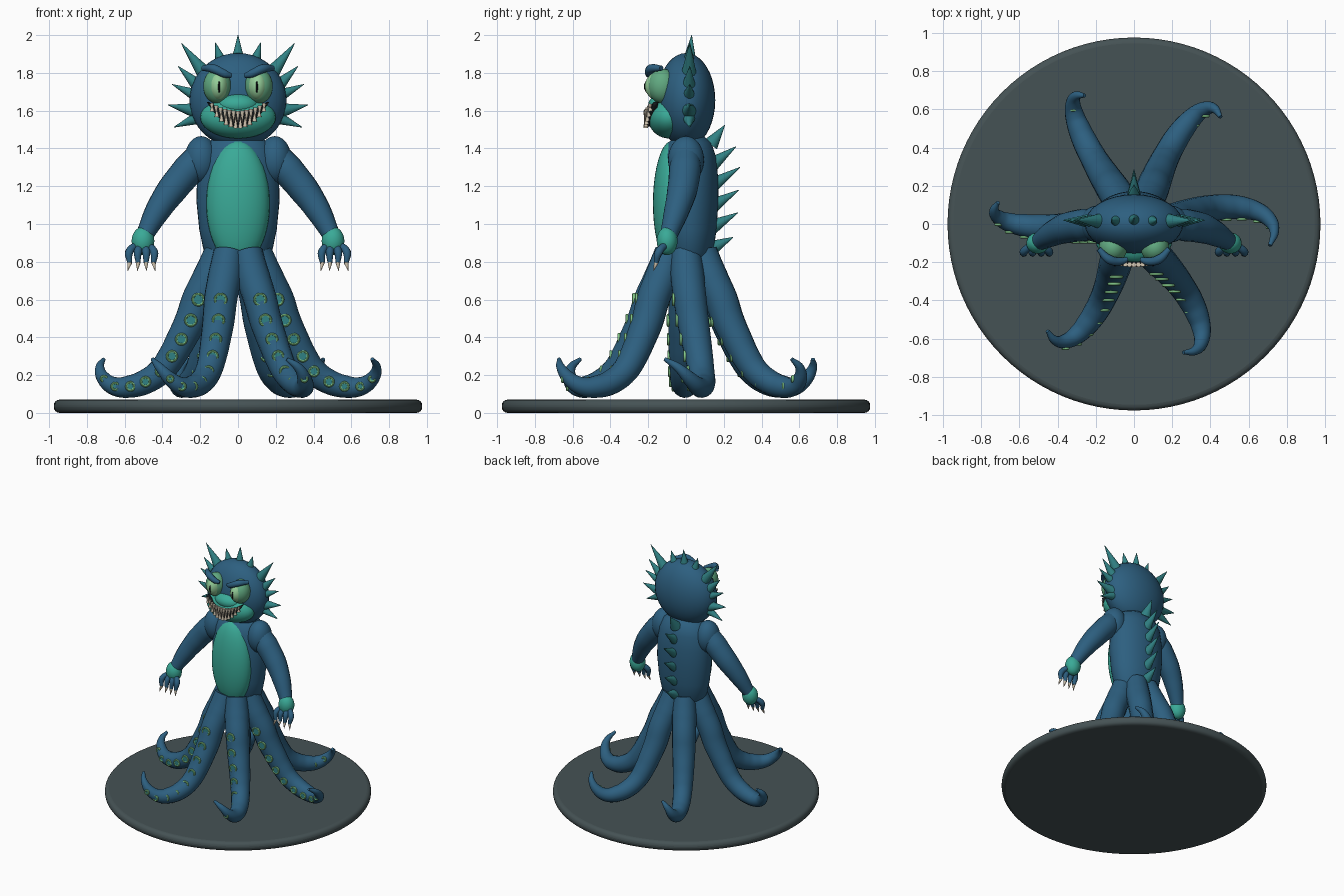
import bpy, bmesh, math
from mathutils import Vector, Matrix

cube = bpy.data.objects.get("Cube")
if cube:
    bpy.data.objects.remove(cube, do_unlink=True)


def material(name, r, g, b):
    m = bpy.data.materials.new(name)
    m.use_nodes = True
    m.diffuse_color = (r, g, b, 1)
    m.node_tree.nodes["Principled BSDF"].inputs["Base Color"].default_value = (r, g, b, 1)
    return m


BLUE = material("deep blue skin", .026, .115, .215)
TEAL = material("teal skin", .042, .40, .31)
SPIKE = material("dark teal spikes", .03, .22, .23)
STONE = material("slate base", .06, .085, .09)
RING = material("pale green rings", .22, .56, .24)
EYE_RIM = material("green eye rim", .12, .40, .22)
IRIS = material("light green iris", .30, .62, .32)
DARK = material("near black", .008, .012, .014)
IVORY = material("ivory", .62, .54, .42)


def finish(ob, mat):
    bpy.ops.object.select_all(action='DESELECT')
    ob.select_set(True)
    bpy.context.view_layer.objects.active = ob
    if ob.type == 'CURVE':
        bpy.ops.object.convert(target='MESH')
        ob = bpy.context.object
    ob.data.materials.clear()
    ob.data.materials.append(mat)
    bpy.ops.object.shade_smooth_by_angle(angle=math.radians(40))
    return ob


def from_bmesh(name, bm, mat):
    bmesh.ops.recalc_face_normals(bm, faces=bm.faces[:])
    me = bpy.data.meshes.new(name)
    bm.to_mesh(me)
    bm.free()
    ob = bpy.data.objects.new(name, me)
    bpy.context.collection.objects.link(ob)
    return finish(ob, mat)


def ellipsoid(name, centre, semi, mat):
    bm = bmesh.new()
    bmesh.ops.create_uvsphere(bm, u_segments=32, v_segments=20, radius=1,
                              matrix=Matrix.LocRotScale(Vector(centre), None, Vector(semi)))
    return from_bmesh(name, bm, mat)


def cones(name, items, mat, sides=16):
    # Each item is base, tip, base radius
    bm = bmesh.new()
    for base, tip, rad in items:
        base, tip = Vector(base), Vector(tip)
        d = tip - base
        place = Matrix.LocRotScale((base + tip) / 2, d.to_track_quat('Z', 'Y'), None)
        bmesh.ops.create_cone(bm, cap_ends=True, segments=sides, radius1=rad,
                              radius2=rad * .04, depth=d.length, matrix=place)
    return from_bmesh(name, bm, mat)


def tube(name, points, radii, mat, sides=5):
    cu = bpy.data.curves.new(name, 'CURVE')
    cu.dimensions = '3D'
    cu.bevel_depth = 1
    cu.bevel_resolution = sides
    cu.use_fill_caps = True
    cu.resolution_u = 6
    sp = cu.splines.new('BEZIER')
    sp.bezier_points.add(len(points) - 1)
    for bp, p, r in zip(sp.bezier_points, points, radii):
        bp.co = p
        bp.radius = r
        bp.handle_left_type = bp.handle_right_type = 'AUTO'
    ob = bpy.data.objects.new(name, cu)
    bpy.context.collection.objects.link(ob)
    return finish(ob, mat)


# Round base
bpy.ops.mesh.primitive_cylinder_add(vertices=96, radius=.975, depth=.07, location=(0, 0, .035))
base = bpy.context.object
base.name = "base"
bev = base.modifiers.new("rounded rim", 'BEVEL')
bev.width, bev.segments, bev.limit_method = .03, 4, 'ANGLE'
finish(base, STONE)

# Torso: turned profile, flattened front to back
profile = [(.01, .80), (.15, .81), (.18, .85), (.205, .97), (.22, 1.12), (.217, 1.25),
           (.2, 1.36), (.165, 1.43), (.1, 1.47), (.01, 1.48)]
bm = bmesh.new()
rings = []
for rad, z in profile:
    rings.append([bm.verts.new((rad * math.cos(a), .02 + rad * .69 * math.sin(a), z))
                  for a in (math.tau * k / 40 for k in range(40))])
for low, high in zip(rings, rings[1:]):
    for k in range(40):
        n = (k + 1) % 40
        bm.faces.new((low[k], low[n], high[n], high[k]))
bm.faces.new(rings[0])
bm.faces.new(rings[-1])
from_bmesh("torso", bm, BLUE)
ellipsoid("belly", (0, -.075, 1.11), (.168, .1, .33), TEAL)

# Tentacles: radial distance, height, thickness along one limb
limb = [(.10, .85, .08), (.15, .72, .09), (.21, .6, .088), (.25, .49, .085), (.3, .39, .08),
        (.35, .3, .075), (.41, .22, .07), (.49, .165, .066), (.57, .14, .06), (.65, .14, .05),
        (.71, .18, .038), (.735, .24, .024), (.72, .285, .01)]
for n, sway in enumerate((12, 5, 2, 3, 8, 8)):
    pts = []
    for k, (r, z, _) in enumerate(limb):
        t = k / 12
        a = math.radians(60 * n + sway * math.sin(math.pi * t) - 9 * t ** 4)
        pts.append(Vector((r * math.cos(a), r * math.sin(a), z)))
    tube(f"tentacle_{n + 1}", pts, [p[2] for p in limb], BLUE, 7)

    # Suckers on the front side: ring with a flat centre
    ring_bm, disc_bm = bmesh.new(), bmesh.new()
    for k in range(2, 11):
        size = .3 * limb[k][2] + .003
        spot = Matrix.Translation(pts[k] - Vector((0, limb[k][2], 0))) @ Matrix.Rotation(math.pi / 2, 4, 'X')
        grid = [[ring_bm.verts.new(spot @ Vector((
            (size + .007 * math.cos(v)) * math.cos(u),
            (size + .007 * math.cos(v)) * math.sin(u), .008 * math.sin(v))))
            for v in (math.tau * j / 8 for j in range(8))]
            for u in (math.tau * i / 18 for i in range(18))]
        for i in range(18):
            for j in range(8):
                ring_bm.faces.new((grid[i][j], grid[i - 1][j], grid[i - 1][j - 1], grid[i][j - 1]))
        bmesh.ops.create_cone(disc_bm, cap_ends=True, segments=18, radius1=size, radius2=size,
                              depth=.008, matrix=spot)
    from_bmesh(f"sucker_rings_{n + 1}", ring_bm, RING)
    from_bmesh(f"sucker_centres_{n + 1}", disc_bm, SPIKE)

# Head and muzzle
ellipsoid("head", (0, 0, 1.655), (.257, .155, .25), BLUE)
ellipsoid("muzzle", (0, -.09, 1.565), (.2, .112, .112), TEAL)
ellipsoid("nose_bridge", (0, -.115, 1.63), (.11, .085, .062), TEAL)


# Grinning mouth
def mouth_point(x, upper, out=0):
    q = (x / .165) ** 2
    return Vector((x, -.208 + 1.3 * x * x - out, 1.59 + .055 * q if upper else 1.515 + .13 * q))


bm = bmesh.new()
strip = [[bm.verts.new(mouth_point(-.165 + .33 * k / 24, up)) for up in (False, True)] for k in range(25)]
for p, q in zip(strip, strip[1:]):
    bm.faces.new((p[0], q[0], q[1], p[1]))
mouth = from_bmesh("mouth", bm, DARK)
mouth.modifiers.new("thickness", 'SOLIDIFY').thickness = .03
for name, upper, count in (("upper_teeth", True, 13), ("lower_teeth", False, 12)):
    teeth = []
    for k in range(count):
        x = -.15 + .3 * (k + .5) / count
        root, far = mouth_point(x, upper, .006), mouth_point(x, not upper, .012)
        d = far - root
        teeth.append((root - d.normalized() * .008, root + d * .7 + d.normalized() * .008, .0125))
    cones(name, teeth, IVORY, 10)

# Paired parts: eyes, brows, arms and hands
for s, side in ((1, "left"), (-1, "right")):
    ellipsoid(f"{side}_eye", (s * .11, -.125, 1.73), (.074, .078, .092), EYE_RIM)
    ellipsoid(f"{side}_iris", (s * .104, -.14, 1.73), (.054, .077, .078), IRIS)
    ellipsoid(f"{side}_pupil", (s * .1, -.15, 1.728), (.013, .073, .056), DARK)
    tube(f"{side}_brow", [(s * .035, -.185, 1.785), (s * .07, -.195, 1.795), (s * .13, -.185, 1.822),
                          (s * .185, -.13, 1.825)], [.012, .021, .024, .014], BLUE)

    ellipsoid(f"{side}_shoulder", (s * .195, 0, 1.34), (.088, .095, .125), BLUE)
    tube(f"{side}_arm", [(s * .19, 0, 1.38), (s * .26, -.005, 1.29), (s * .35, -.02, 1.18),
                         (s * .425, -.05, 1.07), (s * .5, -.095, .93)],
         [.07, .085, .08, .067, .045], BLUE, 7)
    ellipsoid(f"{side}_wrist", (s * .503, -.1, .91), (.06, .055, .075), TEAL)
    claws = []
    for k, dx in enumerate((-.058, -.018, .024, .068)):
        x = .505 + dx
        knuckle = (s * (.505 + dx * 1.05), -.145, .85)
        end = (s * x, -.158, .795)
        tube(f"{side}_finger_{k + 1}", [(s * (.505 + dx * .5), -.11, .89), knuckle, end],
             [.018, .022, .013], BLUE, 3)
        claws.append((end, (s * (x + dx * .15), -.172, .75), .0125))
    cones(f"{side}_claws", claws, IVORY, 10)

# Crest over the head: base x, base z, tip x, tip z, radius
crest = [((0, .02, 1.88), (0, .03, 2.0), .032)]
for bx, bz, tx, tz, r in ((.09, 1.86, .12, 1.96, .032), (.18, 1.8, .3, 1.957, .04),
                          (.215, 1.735, .318, 1.836, .036), (.22, 1.68, .35, 1.74, .034),
                          (.225, 1.6, .37, 1.63, .04), (.205, 1.565, .34, 1.512, .036)):
    for s in (1, -1):
        crest.append(((s * bx, .015, bz), (s * tx, .02, tz), r))
cones("head_spikes", crest, SPIKE)

# Spines down the back: base height, tip y, tip height
cones("back_spikes", [((0, .13, z), (0, ty, tz), .042) for z, ty, tz in (
    (1.42, .205, 1.523), (1.31, .265, 1.41), (1.2, .285, 1.3), (1.09, .28, 1.18),
    (.98, .275, 1.06), (.87, .25, .93))], SPIKE)
